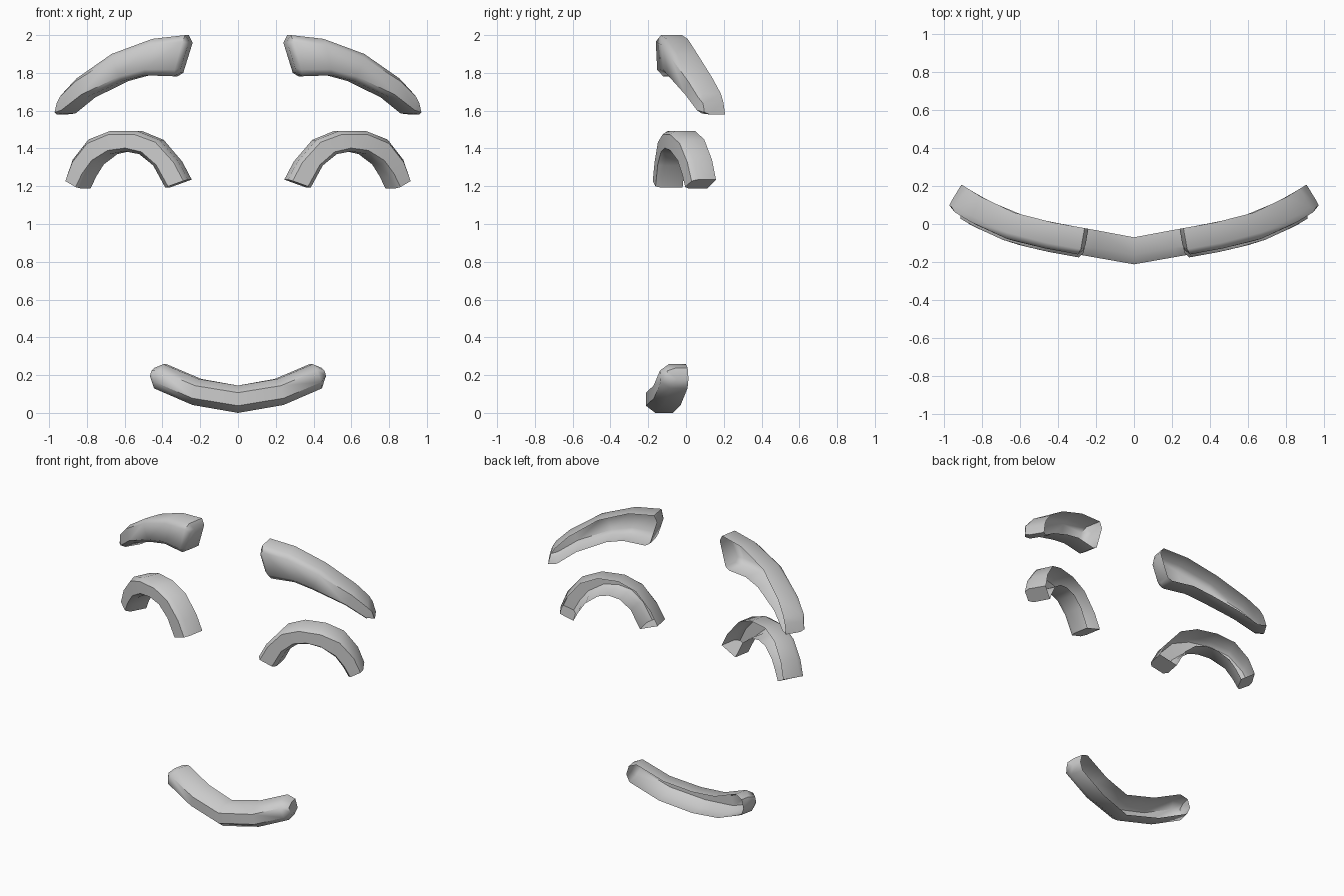
import bpy, bmesh, math
from mathutils import Vector

if "Cube" in bpy.data.objects:
    bpy.data.objects.remove(bpy.data.objects["Cube"])

# Curved face surface: front y as a function of x
KNOTS = [(0, -.212), (.25, -.168), (.46, -.13), (.66, -.082), (.85, .005), (.985, .088), (1.2, .22)]


def front_y(x):
    x = abs(x)
    for (x0, y0), (x1, y1) in zip(KNOTS, KNOTS[1:]):
        if x <= x1:
            return y0 + (y1 - y0) * (x - x0) / (x1 - x0)


def place(x, z, depth, push):
    # point at a given depth behind the face surface, along its normal
    s = (front_y(x + .08) - front_y(x - .08)) / .16
    n = Vector((-s, 1)).normalized() * depth
    return Vector((x + n.x, front_y(x) + push + n.y, z))


def strip(name, stations, inset, bevel, depth=.142, push=0):
    """Open-backed bevelled strip; station = outer x, z, inner x, z, end set-back."""
    bm = bmesh.new()
    rings = []
    for ox, oz, ix, iz, back in stations:
        prof = [(0, depth), (0, bevel + back), (inset, back), (1 - inset, back),
                (1, bevel + back), (1, depth)]
        rings.append([bm.verts.new(place(ox + (ix - ox) * t, oz + (iz - oz) * t, d, push))
                      for t, d in prof])
    for a, b in zip(rings, rings[1:]):
        for i in range(5):
            bm.faces.new((a[i], a[i + 1], b[i + 1], b[i]))
    bm.faces.new(rings[0])
    bm.faces.new(rings[-1][::-1])
    bmesh.ops.recalc_face_normals(bm, faces=bm.faces)
    # the front must face -y
    if sum(f.normal.y * f.calc_area() for f in bm.faces) > 0:
        bmesh.ops.reverse_faces(bm, faces=bm.faces)
    me = bpy.data.meshes.new(name)
    bm.to_mesh(me)
    bm.free()
    ob = bpy.data.objects.new(name, me)
    bpy.context.collection.objects.link(ob)
    bpy.ops.object.select_all(action='DESELECT')
    ob.select_set(True)
    bpy.context.view_layer.objects.active = ob
    bpy.ops.object.shade_smooth_by_angle(angle=math.radians(50))
    return ob


def mirrored(stations, s):
    return [(s * a, b, s * c, d, e) for a, b, c, d, e in stations]


# Eyebrows, wide at the inner end
brow = [(.265, 1.96, .315, 1.80, .025), (.285, 2.0, .345, 1.782, 0), (.46, 1.98, .50, 1.787, 0),
        (.68, 1.90, .62, 1.757, 0), (.87, 1.77, .82, 1.67, 0),
        (.945, 1.69, .935, 1.585, 0), (.965, 1.65, .982, 1.58, .015)]
# Closed, smiling eyes
eye = [(.27, 1.235, .39, 1.192, 0), (.32, 1.33, .455, 1.31, 0), (.42, 1.445, .53, 1.37, 0),
       (.54, 1.492, .61, 1.385, 0), (.69, 1.492, .69, 1.37, 0), (.805, 1.447, .77, 1.315, 0),
       (.89, 1.34, .815, 1.25, 0), (.927, 1.235, .847, 1.188, 0)]
for side, s in (("right", 1), ("left", -1)):
    strip("eyebrow_" + side, mirrored(brow, s), .16, .03)
    strip("eye_" + side, mirrored(eye, s), .16, .03, push=-.015)

# Smiling mouth
half = [(.22, .18, .25, .042, 0), (.405, .258, .455, .13, 0), (.46, .238, .477, .18, .03)]
strip("mouth", mirrored(half[::-1], -1) + [(0, .145, 0, 0, 0)] + half, .26, .05)
